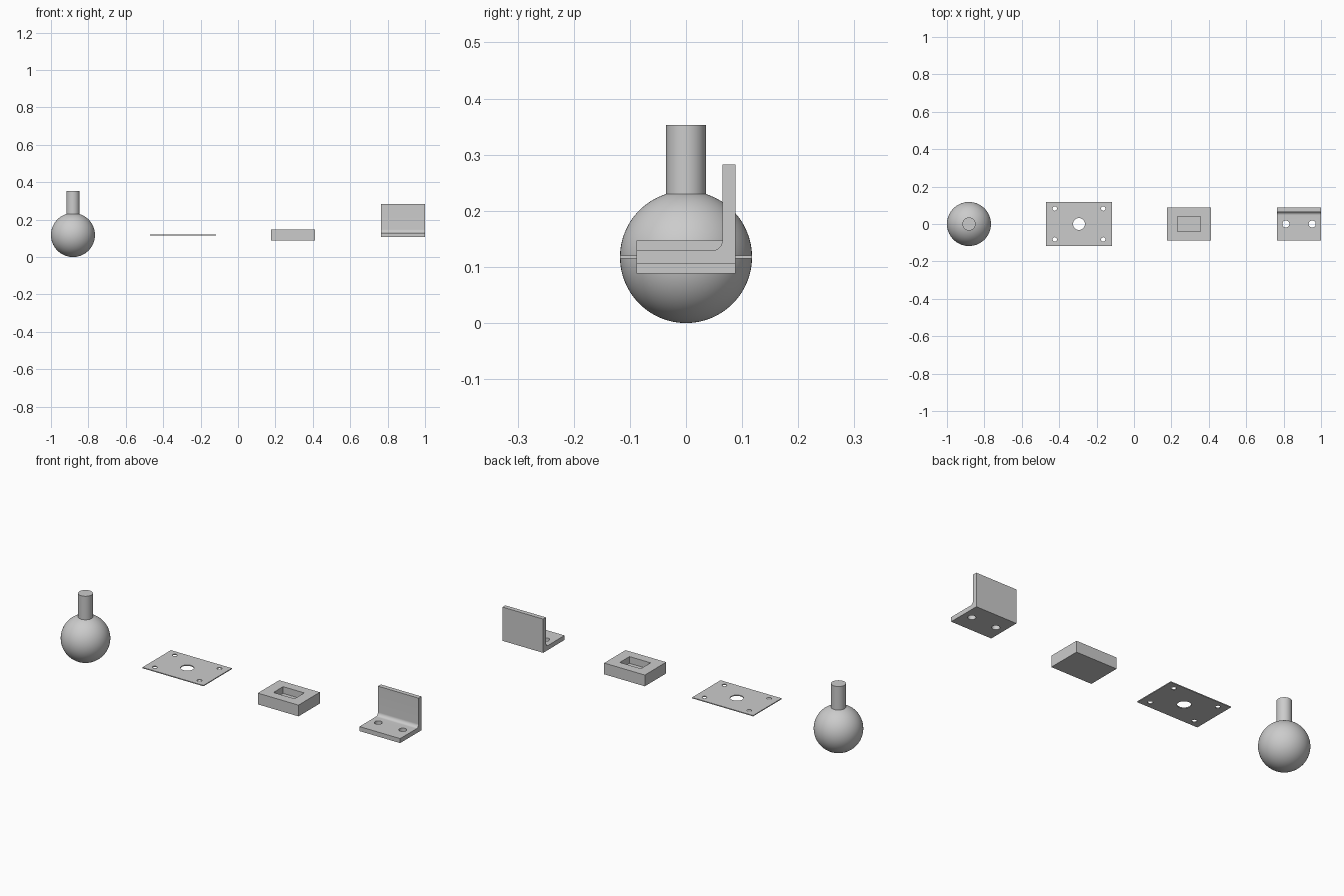
import bpy, bmesh
from math import sin, cos, pi, asin, radians

if "Cube" in bpy.data.objects:
    bpy.data.objects.remove(bpy.data.objects["Cube"])

U = 2 / 85          # base unit: the row of parts is 85 units long
MID = 5 * U         # height of the shared centre plane


def finish(bm, name, x):
    """Turn a bmesh modelled in units into an object in the row."""
    bmesh.ops.remove_doubles(bm, verts=bm.verts, dist=1e-5)
    bmesh.ops.recalc_face_normals(bm, faces=bm.faces)
    bmesh.ops.scale(bm, vec=(U, U, U), verts=bm.verts)
    me = bpy.data.meshes.new(name)
    bm.to_mesh(me)
    bm.free()
    ob = bpy.data.objects.new(name, me)
    bpy.context.collection.objects.link(ob)
    ob.location = (x * U, 0, MID)
    return ob


def box(name, x, sx, sy, z0, z1):
    bm = bmesh.new()
    bmesh.ops.create_cube(bm, size=1)
    for v in bm.verts:
        v.co = (v.co.x * sx, v.co.y * sy, z0 if v.co.z < 0 else z1)
    return finish(bm, name, x)


def drill(name, x, r):
    bm = bmesh.new()
    bmesh.ops.create_cone(bm, cap_ends=True, segments=48, radius1=r, radius2=r, depth=4)
    return finish(bm, name, x)


def cut(ob, cutter):
    """Subtract the cutter from the object and remove the cutter."""
    mod = ob.modifiers.new("cut", 'BOOLEAN')
    mod.operation, mod.solver, mod.object = 'DIFFERENCE', 'EXACT', cutter
    bpy.context.view_layer.objects.active = ob
    bpy.ops.object.modifier_apply(modifier=mod.name)
    bpy.data.objects.remove(cutter)


def drill_holes(ob, x, holes):
    for hx, hy, r in holes:
        c = drill("drill", x + hx, r)
        c.location.y = hy * U
        bpy.context.view_layer.update()
        cut(ob, c)


def smooth(ob):
    bpy.ops.object.select_all(action='DESELECT')
    ob.select_set(True)
    bpy.context.view_layer.objects.active = ob
    bpy.ops.object.shade_smooth_by_angle(angle=radians(25))


# Ball with a round stem: one profile spun about the vertical axis
R, r = 5, 1.5
end = pi - asin(r / R)
profile = [(R * sin(end * i / 48), 0, -R * cos(end * i / 48)) for i in range(49)]
profile += [(r, 0, 10), (0, 0, 10)]
bm = bmesh.new()
vs = [bm.verts.new(p) for p in profile]
es = [bm.edges.new(p) for p in zip(vs, vs[1:])]
bmesh.ops.spin(bm, geom=vs + es, cent=(0, 0, 0), axis=(0, 0, 1), angle=2 * pi,
               steps=96, use_merge=True)
ball = finish(bm, "ball_with_stem", -37.5)

# Thin plate: large centre hole and four corner holes
plate = box("mounting_plate", -12.5, 15, 10, -0.1, 0.1)
drill_holes(plate, -12.5, [(0, 0, 1.35)] +
            [(sx * 5.5, sy * 3.5, 0.5) for sx in (-1, 1) for sy in (-1, 1)])

# Block with a rectangular blind pocket
block = box("pocket_block", 12.5, 10, 7.5, -1.25, 1.25)
cut(block, box("pocket_cutter", 12.5, 5.2, 3.4, -0.25, 3))

# Angle bracket: L profile with an inner fillet, extruded along x
F = 0.75
outline = [(-3.75, -0.5), (3.75, -0.5), (3.75, 7), (2.75, 7)]
outline += [(2.75 - F + F * cos(a), 0.5 + F + F * sin(a))
            for a in (-pi / 2 * i / 12 for i in range(13))]
outline += [(-3.75, 0.5)]
bm = bmesh.new()
face = bm.faces.new([bm.verts.new((-5, y, z)) for y, z in outline])
ext = bmesh.ops.extrude_face_region(bm, geom=[face])
bmesh.ops.translate(bm, vec=(10, 0, 0),
                    verts=[g for g in ext["geom"] if isinstance(g, bmesh.types.BMVert)])
# the starting face stays as the closing cap
bracket = finish(bm, "angle_bracket", 37.5)
drill_holes(bracket, 37.5, [(-3, 0, 0.8), (3, 0, 0.8)])

for ob in (ball, plate, block, bracket):
    smooth(ob)
